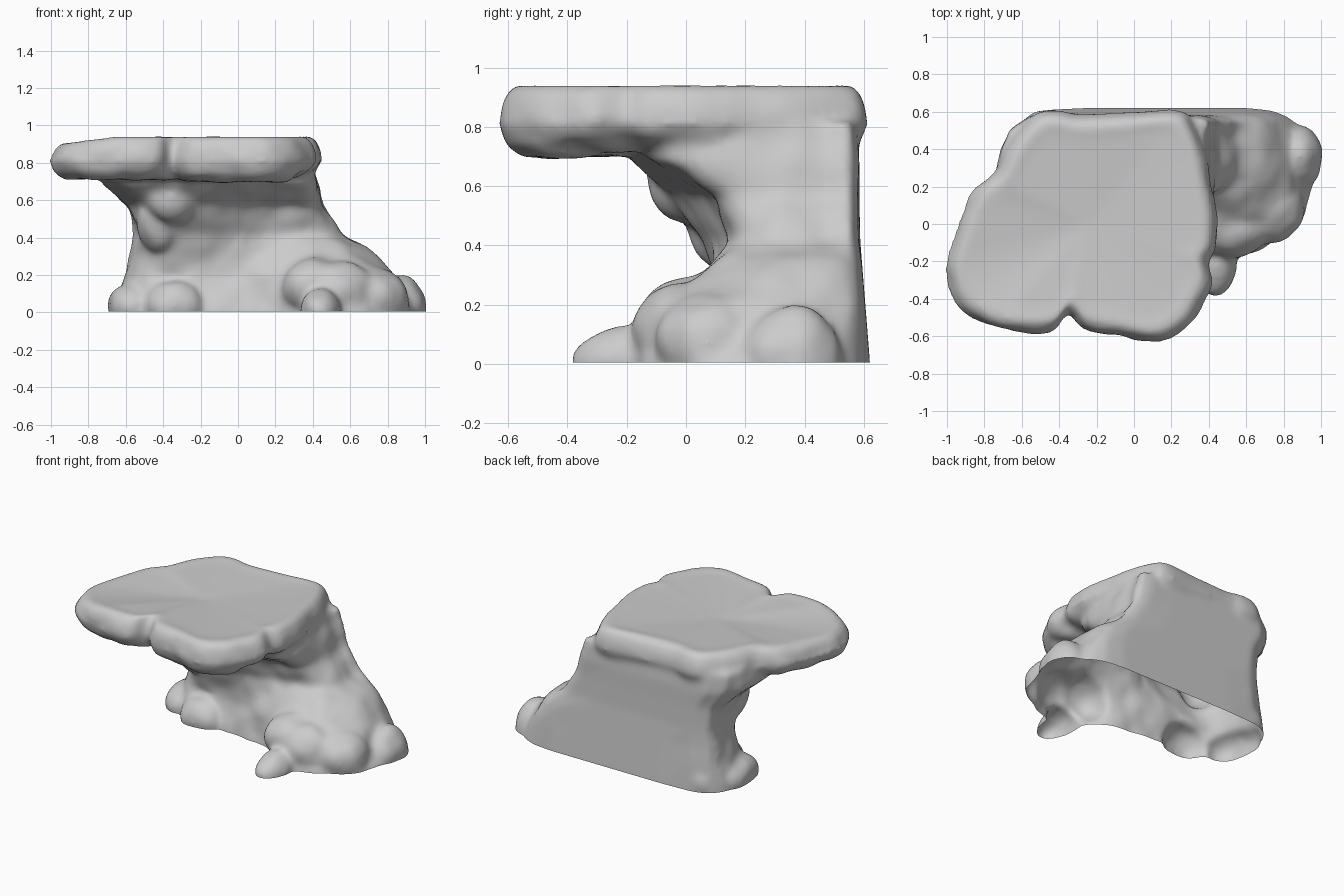
import bpy, bmesh
from mathutils import Vector, Matrix, noise

if "Cube" in bpy.data.objects:
    bpy.data.objects.remove(bpy.data.objects["Cube"])


def smooth_loop(pts, n=4):
    """Closed Catmull-Rom curve through 2D points."""
    out, c = [], len(pts)
    for i in range(c):
        p0, p1, p2, p3 = (Vector(pts[(i + k) % c]) for k in (-1, 0, 1, 2))
        for j in range(n):
            t = j / n
            out.append(0.5 * (2 * p1 + (p2 - p0) * t + (2 * p0 - 5 * p1 + 4 * p2 - p3) * t * t
                              + (3 * p1 - p0 - 3 * p2 + p3) * t ** 3))
    return out


def loft(bm, rings, bottom, top):
    """Skin a stack of rings and close both ends with fans."""
    vs = [[bm.verts.new(p) for p in r] for r in rings]
    n = len(vs[0])
    b, t = bm.verts.new(bottom), bm.verts.new(top)
    for i in range(n):
        j = (i + 1) % n
        for lo, hi in zip(vs, vs[1:]):
            bm.faces.new((lo[i], lo[j], hi[j], hi[i]))
        bm.faces.new((b, vs[0][j], vs[0][i]))
        bm.faces.new((t, vs[-1][i], vs[-1][j]))


bm = bmesh.new()

# Leaning rock body: rings run from the back left corner round the front
body = [
    (0.0, [(-.47, .61), (-.67, .34), (-.53, .1), (-.2, .06), (.22, .0), (.5, -.19), (.83, -.04), (.95, .17), (.93, .47), (.6, .63)]),
    (0.2, [(-.46, .6), (-.6, .37), (-.48, .15), (-.2, .12), (.25, .02), (.45, -.15), (.7, -.03), (.83, .18), (.8, .47), (.6, .61)]),
    (0.31, [(-.46, .59), (-.57, .37), (-.44, .13), (-.15, .1), (.2, .1), (.42, .06), (.6, .08), (.71, .22), (.73, .45), (.55, .6)]),
    (0.42, [(-.46, .59), (-.53, .37), (-.46, .09), (-.15, .05), (.15, .14), (.35, .15), (.47, .19), (.55, .3), (.55, .46), (.48, .58)]),
    (0.57, [(-.48, .59), (-.58, .33), (-.5, .03), (-.2, -.06), (.1, .06), (.33, .1), (.42, .17), (.46, .33), (.44, .48), (.38, .58)]),
    (0.69, [(-.55, .59), (-.74, .2), (-.6, -.08), (-.2, -.18), (.1, -.15), (.33, -.1), (.41, .0), (.43, .25), (.41, .45), (.34, .59)]),
]
rings = [[(p.x, min(p.y, .585 + max(0, .45 - z) * .08), z) for p in smooth_loop(r)] for z, r in body]
rings.insert(0, [(x, y, -.12) for x, y, z in rings[0]])
rings.append([(x * .97 - .02, y * .98, .82) for x, y, z in rings[-1]])
loft(bm, rings, (.05, .25, -.12), (-.1, .25, .83))

# Overhanging slab with a lobed rim
outline = [(-.53, .59), (-.4, .61), (-.3, .59), (0, .6), (.24, .61), (.32, .54), (.38, .4), (.42, .2),
           (.45, .05), (.445, -.13), (.4, -.21), (.42, -.32), (.36, -.45), (.29, -.55), (.15, -.63),
           (-.05, -.605), (-.25, -.575), (-.35, -.48), (-.43, -.57), (-.57, -.585), (-.79, -.545),
           (-.95, -.43), (-1.01, -.25), (-.96, -.05), (-.87, .17), (-.75, .28), (-.66, .45)]
c = Vector((-.25, .0))
slab = []
for inset, z in ((.2, .71), (.09, .715), (.03, .75), (0, .81), (.01, .87), (.035, .92), (.075, .943), (.15, .932)):
    ring = []
    for p in smooth_loop(outline):
        d = p - c
        q = c + d * (1 - inset / d.length)
        droop = max(0, -.65 - q.x) * .13 if z > .85 else 0
        # Underside sags under the front right lobe and rises along the right edge
        lift = .03 * max(0, 1 - abs(q.y + .2) / .25) if z < .78 and q.x > .3 else 0
        sag = .015 if z < .78 and -.3 < q.x < .3 and q.y < -.3 else 0
        ring.append((q.x, q.y, z - droop + lift - sag))
    slab.append(ring)
loft(bm, slab, (c.x, c.y, .72), (c.x, c.y, .908))

# Rounded lumps: feet, right-hand boulders and bulges under the slab
lumps = [
    ((-.34, .13, .03), (.17, .15, .14)), ((-.56, .3, .03), (.14, .22, .13)), ((-.49, .46, .05), (.12, .15, .15)),
    ((.44, -.2, .01), (.11, .19, .12)), ((.52, -.02, .11), (.22, .16, .17)),
    ((.7, .08, .07), (.22, .19, .17)), ((.88, .36, .0), (.13, .17, .2)),
    ((.56, .36, .22), (.22, .24, .16)), ((.4, .0, .14), (.17, .16, .15)),
    ((-.42, .14, .5), (.13, .15, .18)), ((-.35, .04, .62), (.16, .17, .15)),
]
for pos, rad in lumps:
    bmesh.ops.create_icosphere(bm, subdivisions=3, radius=1,
                               matrix=Matrix.Translation(pos) @ Matrix.Diagonal((*rad, 1)))

bmesh.ops.recalc_face_normals(bm, faces=bm.faces)
me = bpy.data.meshes.new("rock_table")
bm.to_mesh(me)
bm.free()
rock = bpy.data.objects.new("rock_table", me)
bpy.context.collection.objects.link(rock)

# Fuse the parts into one weathered skin
rm = rock.modifiers.new("fuse", 'REMESH')
rm.mode = 'VOXEL'
rm.voxel_size = .018
sm = rock.modifiers.new("soften", 'SMOOTH')
sm.factor = .5
sm.iterations = 10
dg = bpy.context.evaluated_depsgraph_get()
fused = bpy.data.meshes.new_from_object(rock.evaluated_get(dg))
rock.modifiers.clear()

bm = bmesh.new()
bm.from_mesh(fused)
bm.normal_update()
# Weathered dents, leaving the table top and back wall flat
shift = []
for v in bm.verts:
    flat = max(v.normal.z if v.co.z > .85 else 0, v.normal.y if v.co.y > .5 else 0, 0)
    shift.append(v.normal * .012 * noise.noise(v.co * 8) * (1 - flat))
for v, s in zip(bm.verts, shift):
    v.co += s
# Cut the underside open so the rock is a hollow shell
bmesh.ops.bisect_plane(bm, geom=bm.verts[:] + bm.edges[:] + bm.faces[:], plane_co=(0, 0, .005),
                       plane_no=(0, 0, -1), clear_outer=True)
for f in bm.faces:
    f.smooth = True
bm.to_mesh(fused)
bm.free()
rock.data = fused
